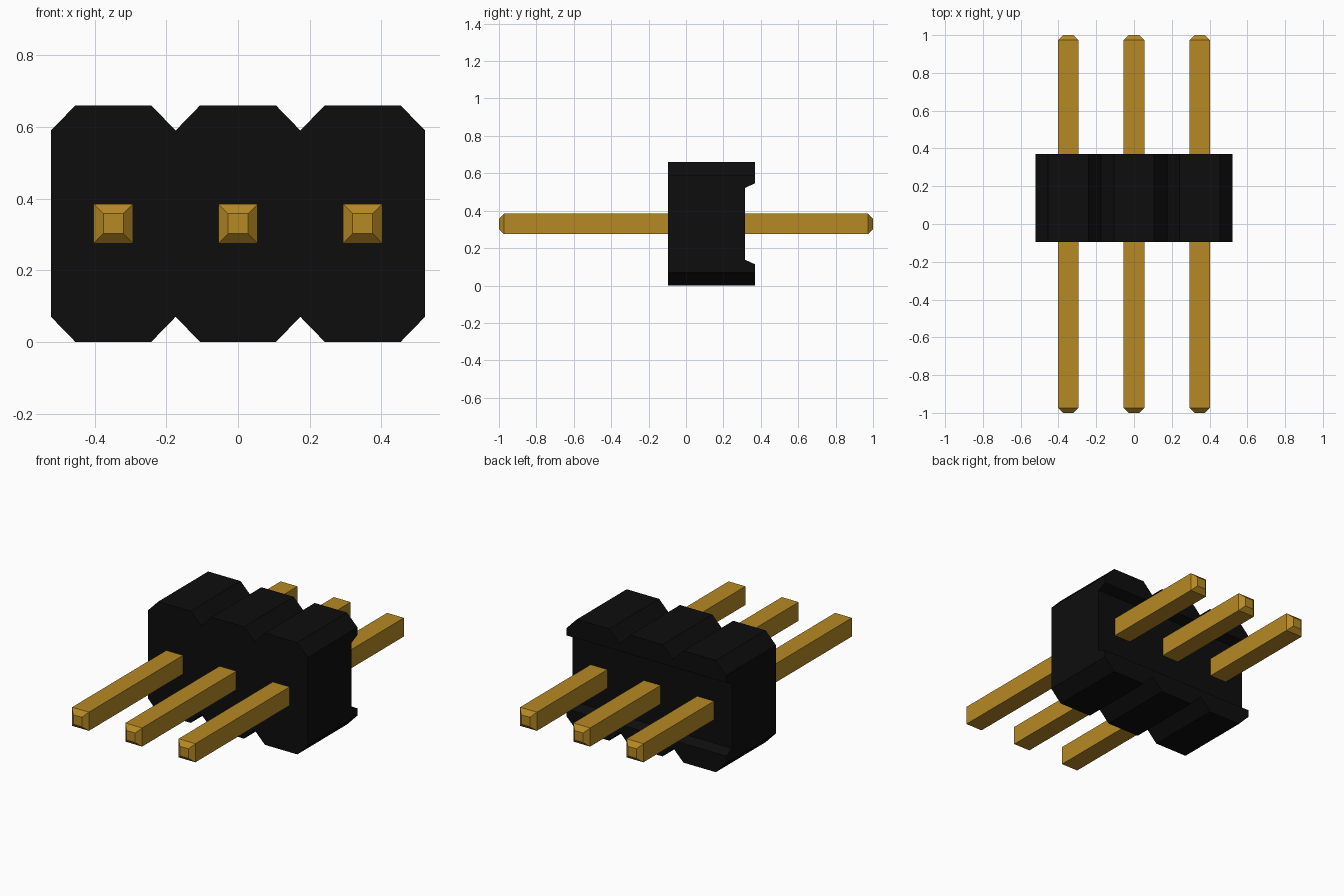
import bpy, bmesh

if "Cube" in bpy.data.objects:
    bpy.data.objects.remove(bpy.data.objects["Cube"], do_unlink=True)

PITCH = 0.348      # spacing between pins
HEIGHT = 0.66
MID_Z = HEIGHT / 2


def make_material(name, rgb):
    mat = bpy.data.materials.new(name)
    mat.use_nodes = True
    mat.diffuse_color = (*rgb, 1)
    mat.node_tree.nodes["Principled BSDF"].inputs["Base Color"].default_value = (*rgb, 1)
    return mat


black = make_material("black plastic", (0.004, 0.004, 0.004))
gold = make_material("gold metal", (0.47, 0.25, 0.018))


def loft(name, rings, mat):
    """Join closed rings of points with side faces and cap both ends."""
    bm = bmesh.new()
    loops = [[bm.verts.new(p) for p in ring] for ring in rings]
    for a, b in zip(loops, loops[1:]):
        for i in range(len(a)):
            j = (i + 1) % len(a)
            bm.faces.new((a[i], a[j], b[j], b[i]))
    bm.faces.new(loops[0])
    bm.faces.new(loops[-1])
    bmesh.ops.recalc_face_normals(bm, faces=bm.faces)
    mesh = bpy.data.meshes.new(name)
    bm.to_mesh(mesh)
    bm.free()
    obj = bpy.data.objects.new(name, mesh)
    bpy.context.collection.objects.link(obj)
    mesh.materials.append(mat)
    return obj


# Housing: three joined chamfered cells, extruded front to back
top = []
for cell in (-1, 0, 1):
    x = cell * PITCH
    top += [(x - PITCH / 2, 0.59), (x - 0.106, HEIGHT), (x + 0.106, HEIGHT)]
top.append((1.5 * PITCH, 0.59))
outline = top + [(x, HEIGHT - z) for x, z in reversed(top)]
housing = loft("housing", [[(x, y, z) for x, z in outline] for y in (-0.095, 0.37)], black)

# Back channel: flared groove running the full width
groove = [(0.315, 0.138), (0.37, 0.113), (0.45, 0.113),
          (0.45, 0.547), (0.37, 0.547), (0.315, 0.522)]
cutter = loft("channel_cutter", [[(x, y, z) for y, z in groove] for x in (-0.7, 0.7)], black)
cutter.hide_render = True
mod = housing.modifiers.new("back channel", 'BOOLEAN')
mod.operation = 'DIFFERENCE'
mod.solver = 'EXACT'
mod.object = cutter
bpy.context.view_layer.objects.active = housing
bpy.ops.object.modifier_apply(modifier=mod.name)
bpy.data.objects.remove(cutter, do_unlink=True)


# Pins: square bars with tapered tips at both ends
def square(x, y, half):
    return [(x + sx * half, y, MID_Z + sz * half)
            for sx, sz in ((-1, -1), (1, -1), (1, 1), (-1, 1))]


for cell, side in ((-1, "right"), (0, "middle"), (1, "left")):
    x = cell * PITCH
    sections = ((-1, 0.028), (-0.973, 0.055), (0.973, 0.055), (1, 0.028))
    loft(side + "_pin", [square(x, y, half) for y, half in sections], gold)
